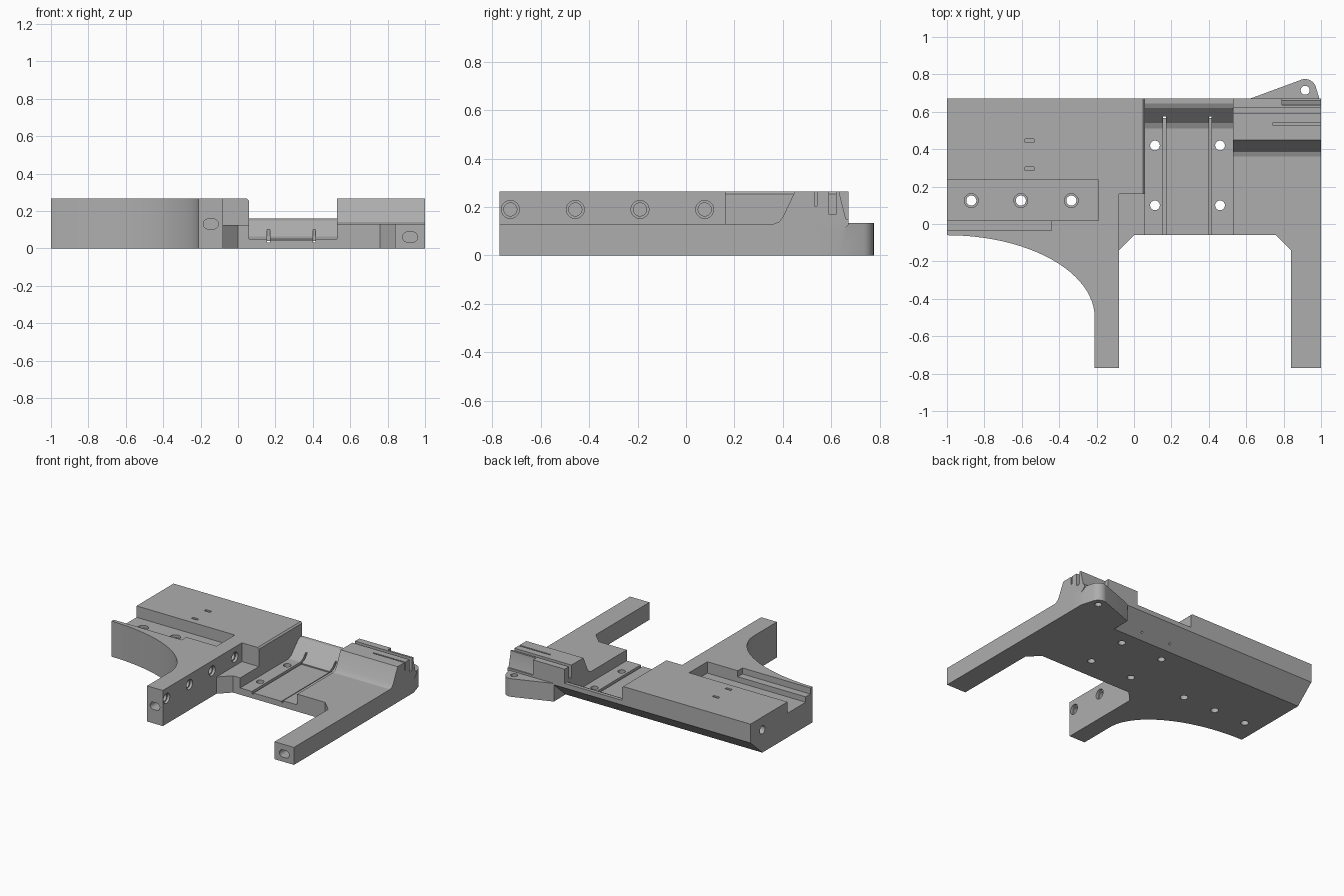
import bpy, bmesh, math
from mathutils import Vector

cube = bpy.data.objects.get("Cube")
if cube:
    bpy.data.objects.remove(cube, do_unlink=True)

grey = bpy.data.materials.new("machined grey")
grey.use_nodes = True
colour = (0.42, 0.42, 0.42, 1)
grey.diffuse_color = colour
grey.node_tree.nodes["Principled BSDF"].inputs["Base Color"].default_value = colour

AXES = {"x": lambda u, v, w: (w, u, v),
        "y": lambda u, v, w: (u, w, v),
        "z": lambda u, v, w: (u, v, w)}


def prism(name, outline, low, high, axis="z"):
    """Extrude a flat outline along an axis."""
    place = AXES[axis]
    bm = bmesh.new()
    face = bm.faces.new([bm.verts.new(place(u, v, low)) for u, v in outline])
    top = bmesh.ops.extrude_face_region(bm, geom=[face])["geom"]
    bmesh.ops.translate(bm, vec=Vector(place(0, 0, high - low)),
                        verts=[g for g in top if isinstance(g, bmesh.types.BMVert)])
    bmesh.ops.recalc_face_normals(bm, faces=bm.faces)
    mesh = bpy.data.meshes.new(name)
    bm.to_mesh(mesh)
    bm.free()
    mesh.materials.append(grey)
    obj = bpy.data.objects.new(name, mesh)
    bpy.context.collection.objects.link(obj)
    return obj


def rect(u0, u1, v0, v1):
    return [(u0, v0), (u1, v0), (u1, v1), (u0, v1)]


def slot(u, v, r, half=0):
    """Circle, or a stadium stretched along u."""
    n = 32
    points = []
    for i in range(n):
        a = 2 * math.pi * (i + 0.5) / n
        points.append((u + r * math.cos(a) + math.copysign(half, math.cos(a)),
                       v + r * math.sin(a)))
    return points


def combine(target, other, operation="DIFFERENCE"):
    mod = target.modifiers.new("shape", "BOOLEAN")
    mod.operation = operation
    mod.solver = "EXACT"
    mod.object = other
    bpy.context.view_layer.objects.active = target
    bpy.ops.object.modifier_apply(modifier=mod.name)
    bpy.data.objects.remove(other, do_unlink=True)


# Full-height body with two arms and the swept front edge
sweep = [(-1 + 0.79 * math.sin(a), -0.5 + 0.44 * math.cos(a))
         for a in (i * math.pi / 48 for i in range(25))]
body = prism("frame_body", sweep + [
    (-0.21, -0.77), (-0.08, -0.77), (-0.08, -0.14), (0, -0.06), (0.76, -0.06),
    (0.84, -0.14), (0.84, -0.77), (1, -0.77), (1, 0.67), (-1, 0.67)], 0, 0.265)


def cut(outline, low, high, axis="z"):
    combine(body, prism("cutter", outline, low, high, axis))


# Central bay with a ramp at the back
cut([(-0.2, 0.05), (0.51, 0.05), (0.54, 0.063), (0.62, 0.148), (0.645, 0.16),
     (0.8, 0.16), (0.8, 0.4), (-0.2, 0.4)], 0.06, 0.53, "x")
# Ledge beside the left arm
cut(rect(-0.08, 0.1, -0.3, 0.16), 0.125, 0.4)
# Low right arm with a slope up to the rail
cut([(-0.9, 0.13), (0.36, 0.13), (0.385, 0.14), (0.4, 0.16), (0.45, 0.265),
     (0.45, 0.4), (-0.9, 0.4)], 0.5, 1.1, "x")
# Bevel under the back edge
cut([(0.518, -0.011), (0.7, 0.152), (0.7, -0.011)], -1.1, 1.1, "x")
# Bevelled top edge of the large block
cut([(0.048, 0.266), (0.061, 0.253), (0.061, 0.266)], 0.1, 0.7, "y")

# Floor grooves and the slightly lower centre strip
cut(rect(0.17, 0.4, -0.1, 0.5), 0.042, 0.1)
for x in (0.163, 0.407):
    cut(rect(x - 0.007, x + 0.007, -0.1, 0.575), 0.032, 0.1)

# Rail grooves and rear notch
cut(rect(0.59, 0.62, 0.17, 0.3), 0.52, 1.1, "x")
cut(rect(0.53, 0.54, 0.205, 0.3), 0.74, 1.1, "x")
cut([(0.635, 0.3), (0.635, 0.25), (0.66, 0.15), (0.7, 0.15), (0.7, 0.3)], 0.79, 1.1, "x")

# Recess in the large block, with a shallow side step
cut(rect(-1.1, -0.19, 0.02, 0.235), 0.18, 0.3)
cut(rect(-1.1, -0.44, -0.035, 0.03), 0.22, 0.3)
for y in (0.295, 0.445):
    cut(rect(-0.583, -0.535, y - 0.01, y + 0.01), 0.22, 0.3)

# Rear corner tab
tip = [(0.915 + 0.06 * math.cos(a), 0.715 + 0.06 * math.sin(a))
       for a in (math.radians(d) for d in range(20, 111, 10))]
combine(body, prism("tab", [(0.62, 0.5), (1, 0.5), (1, 0.64)] + tip + [(0.62, 0.67)],
                    0, 0.135), "UNION")
cut(slot(0.915, 0.715, 0.024), -0.1, 0.2)

# Bolt holes through the recess and the bay
for x in (-0.87, -0.605, -0.335):
    cut(slot(x, 0.125, 0.027), -0.1, 0.3)
    cut(slot(x, 0.125, 0.037), 0.16, 0.3)
for x in (0.112, 0.46):
    for y in (0.1, 0.42):
        cut(slot(x, y, 0.026), -0.1, 0.3)

# Counterbored holes in the left arm side
for y in (-0.725, -0.457, -0.19, 0.077):
    cut(slot(y, 0.19, 0.037), -0.1, 0, "x")
    cut(slot(y, 0.19, 0.027), -0.18, -0.05, "x")

# Oval holes in the arm ends, round hole in the block end
cut(slot(-0.145, 0.13, 0.027, 0.013), -0.9, -0.65, "y")
cut(slot(0.92, 0.06, 0.027, 0.013), -0.9, -0.65, "y")
cut(slot(0.53, 0.17, 0.03), -1.1, -0.85, "x")

# Soft shading on the curved walls only
bpy.ops.object.select_all(action="DESELECT")
body.select_set(True)
bpy.context.view_layer.objects.active = body
bpy.ops.object.shade_smooth_by_angle(angle=math.radians(20))
